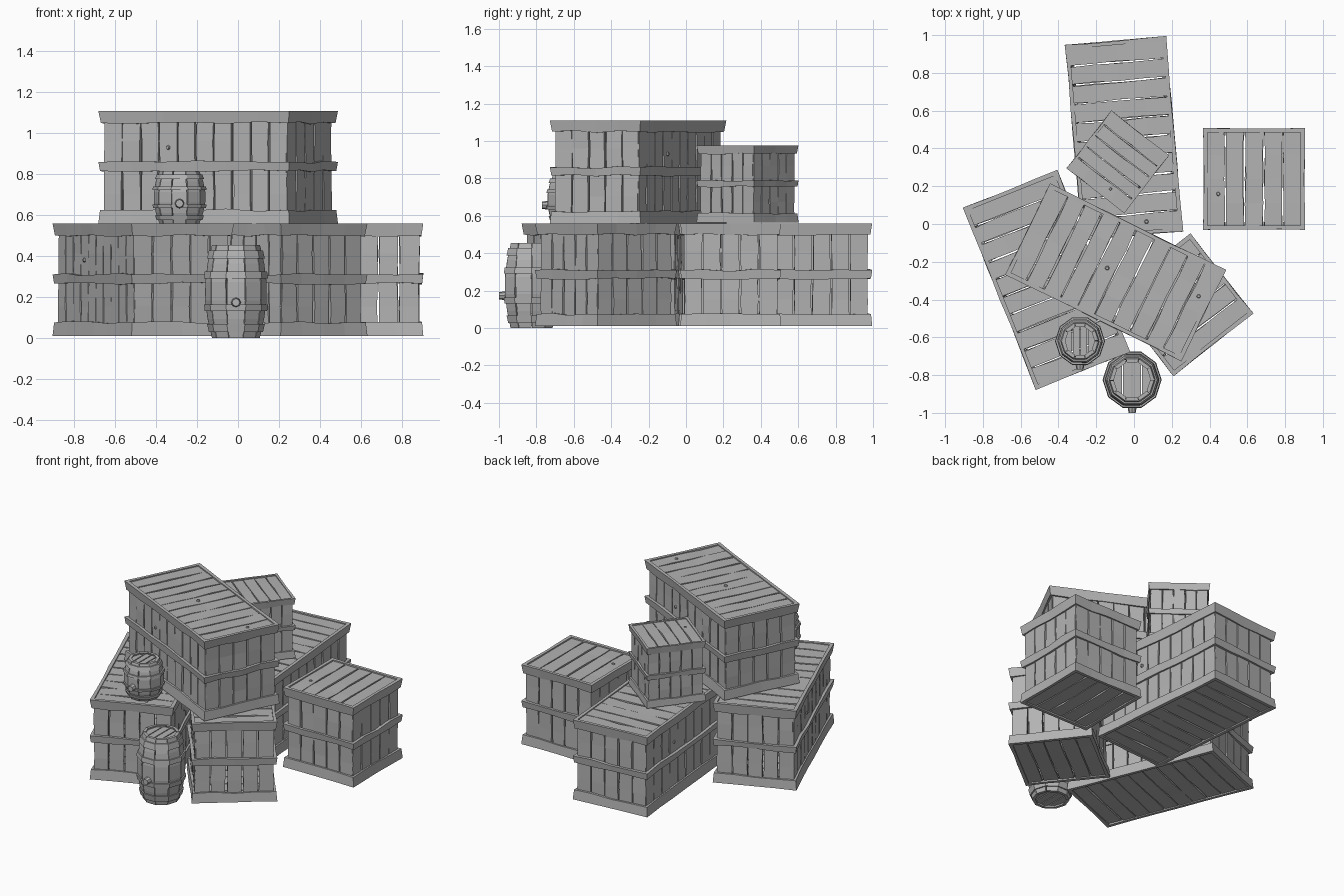
import bpy, bmesh, math, random
from mathutils import Matrix, Vector

random.seed(7)
cube = bpy.data.objects.get("Cube")
if cube:
    bpy.data.objects.remove(cube, do_unlink=True)

wood = bpy.data.materials.new("grey_wood")
wood.use_nodes = True
GREY = (0.45, 0.45, 0.45, 1)
wood.diffuse_color = GREY
wood.node_tree.nodes["Principled BSDF"].inputs["Base Color"].default_value = GREY


def jit(amount):
    return random.uniform(-amount, amount)


def finish(bm, name, matrix):
    bmesh.ops.recalc_face_normals(bm, faces=bm.faces)
    mesh = bpy.data.meshes.new(name)
    bm.to_mesh(mesh)
    bm.free()
    mesh.materials.append(wood)
    obj = bpy.data.objects.new(name, mesh)
    obj.matrix_world = matrix
    bpy.context.scene.collection.objects.link(obj)


def loft(bm, slices, M=Matrix()):
    """Skin a closed solid over cross-sections with equal point counts."""
    rings = [[bm.verts.new(M @ Vector(p)) for p in s] for s in slices]
    n = len(rings[0])
    for a, b in zip(rings, rings[1:]):
        for i in range(n):
            j = (i + 1) % n
            bm.faces.new((a[i], a[j], b[j], b[i]))
    bm.faces.new(rings[0])
    bm.faces.new(rings[-1])


def panel(bm, M, width, v0, v1, count, thick=0.02, cuts=4):
    """Row of rough planks side by side along u, each running along v."""
    step = width / count
    for k in range(count):
        left = -width / 2 + k * step
        slices = []
        for c in range(cuts + 1):
            v = v0 + (v1 - v0) * c / cuts
            a = left + 0.004 + jit(0.004)
            b = left + step - 0.004 + jit(0.004)
            top = jit(0.0025)
            slices.append([(a, v, top), (b, v, top + jit(0.002)),
                           (b, v, -thick), (a, v, -thick)])
        loft(bm, slices, M)


def side_matrix(k, dist):
    """Maps u, v, n to the k-th upright side: along, up, outward."""
    return (Matrix.Rotation(k * math.pi / 2, 4, "Z")
            @ Matrix.Translation((0, -dist, 0))
            @ Matrix.Rotation(math.pi / 2, 4, "X"))


def knot(bm, M, u, v):
    bmesh.ops.create_cone(bm, cap_ends=True, segments=6, radius1=0.013,
                          radius2=0.008, depth=0.012,
                          matrix=M @ Matrix.Translation((u, v, 0.002)))


def crate(name, long, x, y, z, angle, scale=(1, 1, 1)):
    hx, hy, height = (0.52 if long else 0.27), 0.27, 0.55
    inset = 0.021
    place = (Matrix.Translation((x, y, z))
             @ Matrix.Rotation(math.radians(angle), 4, "Z")
             @ Matrix.Diagonal((*scale, 1)))
    nx = 10 if long else 5

    # Planked lid, floor and four sides around a hollow inside
    bm = bmesh.new()
    lid = Matrix.Translation((0, 0, height - 0.008))
    floor = Matrix.Translation((0, 0, 0.008)) @ Matrix.Rotation(math.pi, 4, "X")
    for M in (lid, floor):
        panel(bm, M, 2 * hx - 0.03, -hy + 0.015, hy - 0.015, nx)
    for k in range(4):
        along, out, n = (hx, hy, nx) if k % 2 == 0 else (hy, hx, 5)
        M = side_matrix(k, out - inset)
        panel(bm, M, 2 * (along - inset), 0.015, height - 0.02, n)
        if long and k % 2 == 0:
            knot(bm, M, -0.15, 0.37)
    for u, v in ([(-0.05, 0), (0.45, 0.08)] if long else [(-0.19, -0.08)]):
        knot(bm, lid, u, v)
    finish(bm, name + "_planks", place)

    # Mitred rails around the foot, middle and rim
    bm = bmesh.new()
    for low, high, flare in ((0, 0.065, -0.006), (0.255, 0.30, 0.006), (0.49, height, 0.009)):
        for k in range(4):
            along, out = (hx, hy) if k % 2 == 0 else (hy, hx)
            cuts = 6 if along > 0.3 else 4
            lo_in, hi_in = max(flare, 0), max(-flare, 0)
            slices = []
            for c in range(cuts + 1):
                t = 2 * c / cuts - 1
                free = 0 < c < cuts
                dz0 = jit(0.007) if free and low > 0 else 0
                dz1 = jit(0.007) if free and high < height else 0
                dn = -abs(jit(0.006)) if free else 0
                slices.append([
                    (t * (along - lo_in), low + dz0, dn - lo_in),
                    (t * (along - hi_in), high + dz1, dn - hi_in),
                    (t * (along - 0.024), high + dz1, -0.024),
                    (t * (along - 0.024), low + dz0, -0.024)])
            loft(bm, slices, side_matrix(k, out))
    finish(bm, name + "_rails", place)


def barrel(name, x, y, z, radius, height, staves=10):
    place = Matrix.Translation((x, y, z))
    half = math.pi / staves

    def bulge(f):
        return radius * (0.95 - 0.22 * abs(2 * f - 1) ** 1.8)

    def polar(angle, r, h):
        return (r * math.cos(angle), r * math.sin(angle), h)

    # Curved staves
    bm = bmesh.new()
    for k in range(staves):
        mid = -math.pi / 2 + 2 * half * k
        slices = []
        for f in (0, 0.2, 0.4, 0.6, 0.8, 1):
            a, b = mid - half * 0.95 + jit(0.015), mid + half * 0.95 + jit(0.015)
            r = bulge(f) + jit(0.001)
            h = f * height
            slices.append([polar(a, r, h), polar(b, r, h),
                           polar(b, r - 0.02, h), polar(a, r - 0.02, h)])
        loft(bm, slices)
    finish(bm, name + "_staves", place)

    # Hoops
    bm = bmesh.new()
    for f0, f1 in ((0.06, 0.15), (0.29, 0.36), (0.64, 0.71), (0.85, 0.94)):
        for k in range(staves):
            mid = -math.pi / 2 + 2 * half * k
            slices = []
            for a in (mid - half, mid + half):
                r0, r1 = bulge(f0) + 0.008, bulge(f1) + 0.008
                slices.append([polar(a, r0, f0 * height), polar(a, r1, f1 * height),
                               polar(a, r1 - 0.014, f1 * height),
                               polar(a, r0 - 0.014, f0 * height)])
            loft(bm, slices)
    finish(bm, name + "_hoops", place)

    # Planked heads set inside both ends
    bm = bmesh.new()
    r = bulge(0) - 0.012
    for h in (0.012, height - 0.028):
        for k in range(4):
            u0, u1 = r * (k / 2 - 1) * 0.96, r * (k / 2 - 0.5) * 0.96
            slices = []
            for u in (u0 + 0.003, (u0 + u1) / 2, u1 - 0.003):
                s = math.sqrt(max(r * r - u * u, 0))
                slices.append([(u, -s, h), (u, s, h), (u, s, h + 0.016), (u, -s, h + 0.016)])
            loft(bm, slices)
    finish(bm, name + "_heads", place)

    # Bung on the front
    bm = bmesh.new()
    M = Matrix.Translation((0, -radius * 0.95, 0.38 * height)) @ Matrix.Rotation(math.pi / 2, 4, "X")
    bmesh.ops.create_cone(bm, cap_ends=True, segments=8, radius1=0.026,
                          radius2=0.019, depth=0.045, matrix=M)
    finish(bm, name + "_bung", place)


# Ground layer
crate("left_long_crate", True, -0.463, -0.296, 0.01, -68.2)
crate("back_long_crate", True, -0.053, 0.454, 0.01, -85)
crate("right_square_crate", False, 0.636, 0.239, 0.01, 0)
crate("front_square_crate", False, 0.254, -0.428, 0.01, -51.8)
# Stacked layer
crate("top_long_crate", True, -0.097, -0.256, 0.56, -26.2)
crate("top_small_crate", False, -0.086, 0.329, 0.565, 52.2, (0.72, 0.72, 0.75))
barrel("front_barrel", -0.01, -0.825, 0, 0.16, 0.455)
barrel("upper_barrel", -0.286, -0.62, 0.56, 0.134, 0.255)
